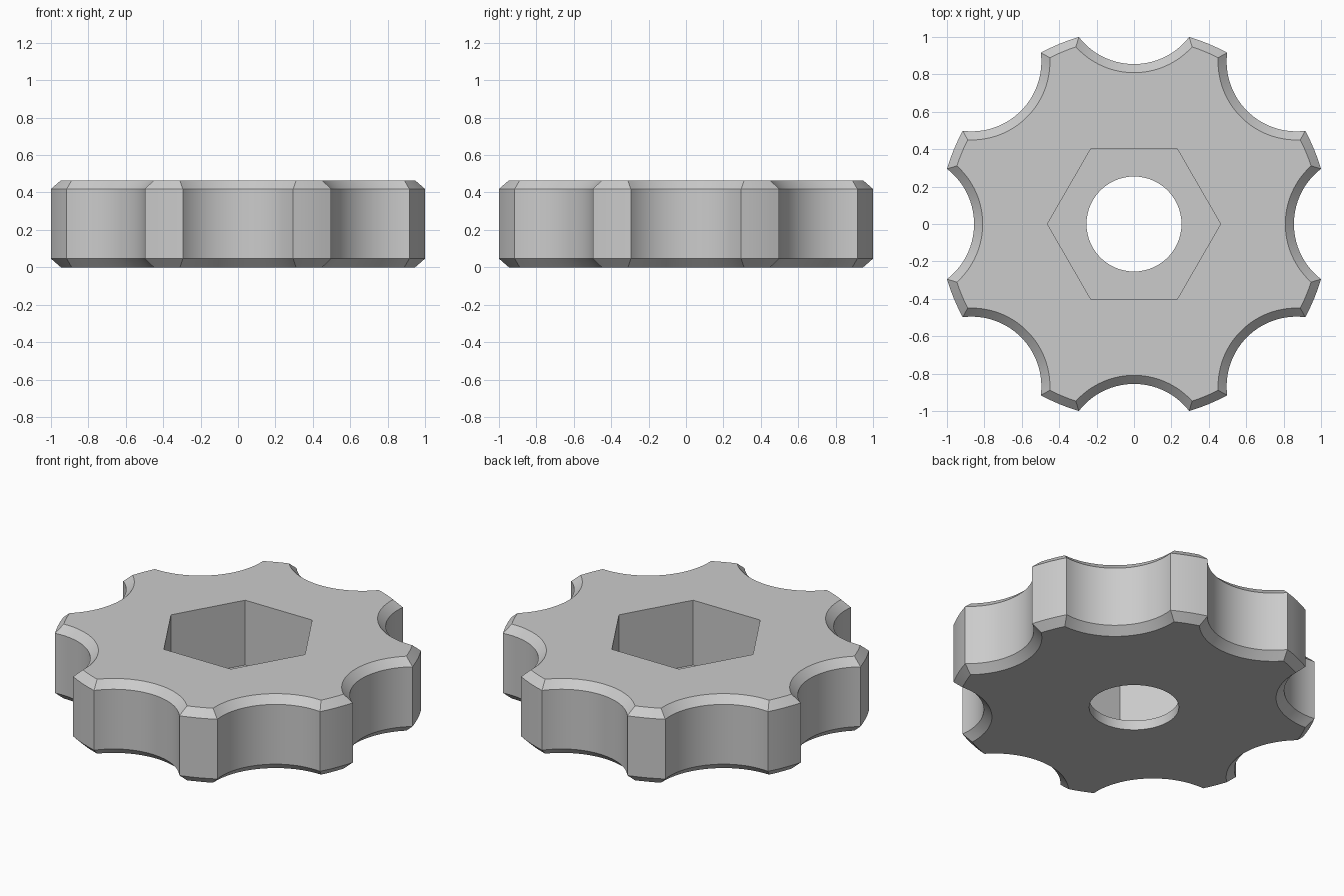
import bpy, bmesh
from math import sin, cos, acos, asin, pi, radians

cube = bpy.data.objects.get("Cube")
if cube:
    bpy.data.objects.remove(cube, do_unlink=True)

HEIGHT, CHAMFER = 0.465, 0.046
LOBES, RIM = 8, 1.0425
GRIP_CENTRE, GRIP_RADIUS = 1.228, 0.373
GRIP_STEPS, LOBE_STEPS = 28, 4

grey = bpy.data.materials.new("plain grey")
grey.use_nodes = True
colour = (0.6, 0.6, 0.6, 1)
grey.diffuse_color = colour
grey.node_tree.nodes["Principled BSDF"].inputs["Base Color"].default_value = colour


def outline(inset):
    """Scalloped knob outline, moved inward by inset."""
    rim, grip, c = RIM - inset, GRIP_RADIUS + inset, GRIP_CENTRE
    half = acos((rim**2 + c**2 - grip**2) / (2 * rim * c))
    sweep = asin(rim * sin(half) / grip)
    step = 2 * pi / LOBES
    points = []
    for i in range(LOBES):
        a = i * step
        # finger scallop
        for k in range(GRIP_STEPS + 1):
            t = sweep * (2 * k / GRIP_STEPS - 1)
            x, y = c - grip * cos(t), grip * sin(t)
            points.append((x * cos(a) - y * sin(a), x * sin(a) + y * cos(a)))
        # rounded lobe tip
        for k in range(1, LOBE_STEPS):
            t = a + half + (step - 2 * half) * k / LOBE_STEPS
            points.append((rim * cos(t), rim * sin(t)))
    return points


def loft(name, sections):
    """Closed solid through (outline, height) sections."""
    bm = bmesh.new()
    rings = [[bm.verts.new((x, y, z)) for x, y in pts] for pts, z in sections]
    n = len(rings[0])
    for low, high in zip(rings, rings[1:]):
        for i in range(n):
            j = (i + 1) % n
            bm.faces.new((low[i], low[j], high[j], high[i]))
    bm.faces.new(rings[0][::-1])
    bm.faces.new(rings[-1])
    mesh = bpy.data.meshes.new(name)
    bm.to_mesh(mesh)
    bm.free()
    mesh.materials.append(grey)
    obj = bpy.data.objects.new(name, mesh)
    bpy.context.collection.objects.link(obj)
    return obj


def prism(name, radius, sides, bottom, top):
    pts = [(radius * cos(2 * pi * i / sides), radius * sin(2 * pi * i / sides))
           for i in range(sides)]
    return loft(name, [(pts, bottom), (pts, top)])


# Chamfered knob body
knob = loft("knob", [(outline(CHAMFER), 0), (outline(0), CHAMFER),
                     (outline(0), HEIGHT - CHAMFER), (outline(CHAMFER), HEIGHT)])

# Hexagonal nut pocket and bolt hole
cutters = [prism("nut_pocket_cutter", 0.463, 6, 0.06, 1),
           prism("bolt_hole_cutter", 0.254, 64, -0.5, 0.8)]
bpy.ops.object.select_all(action='DESELECT')
knob.select_set(True)
bpy.context.view_layer.objects.active = knob
for cutter in cutters:
    cutter.hide_render = True
    cut = knob.modifiers.new(cutter.name, 'BOOLEAN')
    cut.operation = 'DIFFERENCE'
    cut.solver = 'EXACT'
    cut.object = cutter
    bpy.ops.object.modifier_apply(modifier=cut.name)
    bpy.data.objects.remove(cutter, do_unlink=True)

bpy.ops.object.shade_smooth_by_angle(angle=radians(25))
